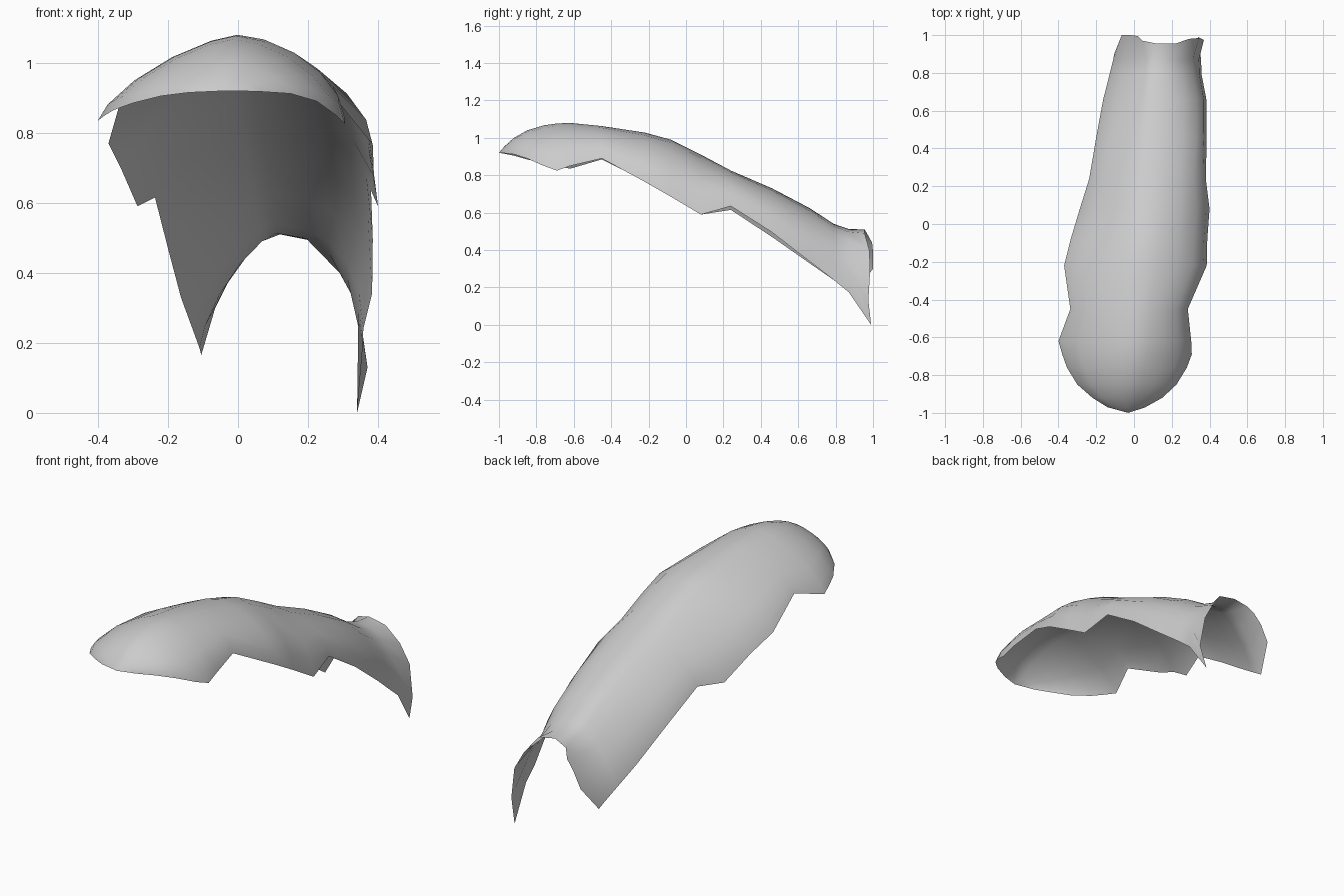
import bpy, bmesh, math

N = 5  # segments on each side of the ridge

# stations: y, left edge x, z, ridge z, right edge x, z
STATIONS = [
    (-1.00, -0.03, 0.92, 0.92, -0.03, 0.92),
    (-0.97, -0.14, 0.915, 0.955, 0.06, 0.918),
    (-0.92, -0.22, 0.905, 1.00, 0.15, 0.912),
    (-0.85, -0.30, 0.885, 1.04, 0.225, 0.89),
    (-0.76, -0.355, 0.865, 1.067, 0.28, 0.85),
    (-0.69, -0.38, 0.85, 1.077, 0.306, 0.825),
    (-0.62, -0.40, 0.835, 1.08, 0.303, 0.85),
    (-0.45, -0.337, 0.885, 1.063, 0.285, 0.89),
    (-0.22, -0.37, 0.77, 1.028, 0.385, 0.765),
    (-0.08, -0.335, 0.70, 0.99, 0.388, 0.685),
    (0.08, -0.287, 0.59, 0.91, 0.40, 0.59),
    (0.24, -0.237, 0.615, 0.825, 0.38, 0.635),
    (0.46, -0.20, 0.47, 0.73, 0.385, 0.495),
    (0.66, -0.163, 0.33, 0.625, 0.383, 0.34),
    (0.79, -0.13, 0.24, 0.54, 0.358, 0.24),
    (0.87, -0.11, 0.185, 0.513, 0.355, 0.175),
]

# torn rear edge, left tip over the ridge to the right tip
REAR = [
    (-0.105, 0.90, 0.165), (-0.065, 1.0, 0.30), (-0.02, 1.0, 0.39),
    (0.02, 0.995, 0.44), (0.045, 0.97, 0.485), (0.12, 0.955, 0.51),
    (0.22, 0.955, 0.49), (0.29, 0.98, 0.40), (0.345, 0.985, 0.30),
    (0.37, 0.975, 0.13), (0.34, 0.99, 0.0),
]


def arch(y, lx, lz, cz, rx, rz):
    """Superelliptic cross-section from left edge to right edge."""
    s = (y + 1) / 2
    cx = -0.03 + 0.15 * s
    out = []
    for k in range(-N, N + 1):
        a = abs(k) / N * math.pi / 2
        ex, ez, p = (lx, lz, 1.4) if k < 0 else (rx, rz, 1.55 + 0.7 * s)
        u = math.sin(a) ** (2 / p)
        v = max(math.cos(a), 0.0) ** (2 / p)
        out.append((cx + (ex - cx) * u, y, ez + (cz - ez) * v))
    return out


# arched shell lofted through all sections
bm = bmesh.new()
rows = [[bm.verts.new(p) for p in sec]
        for sec in [arch(*st) for st in STATIONS] + [REAR]]
for a, b in zip(rows, rows[1:]):
    for j in range(2 * N):
        bm.faces.new((a[j], a[j + 1], b[j + 1], b[j]))
bmesh.ops.remove_doubles(bm, verts=bm.verts, dist=0.0005)
for f in bm.faces:
    f.smooth = True

mesh = bpy.data.meshes.new("arched_shell")
bm.to_mesh(mesh)
bm.free()
shell = bpy.data.objects.new("arched_shell", mesh)
bpy.context.collection.objects.link(shell)

grey = bpy.data.materials.new("light_grey")
grey.diffuse_color = (0.6, 0.6, 0.6, 1)
mesh.materials.append(grey)
